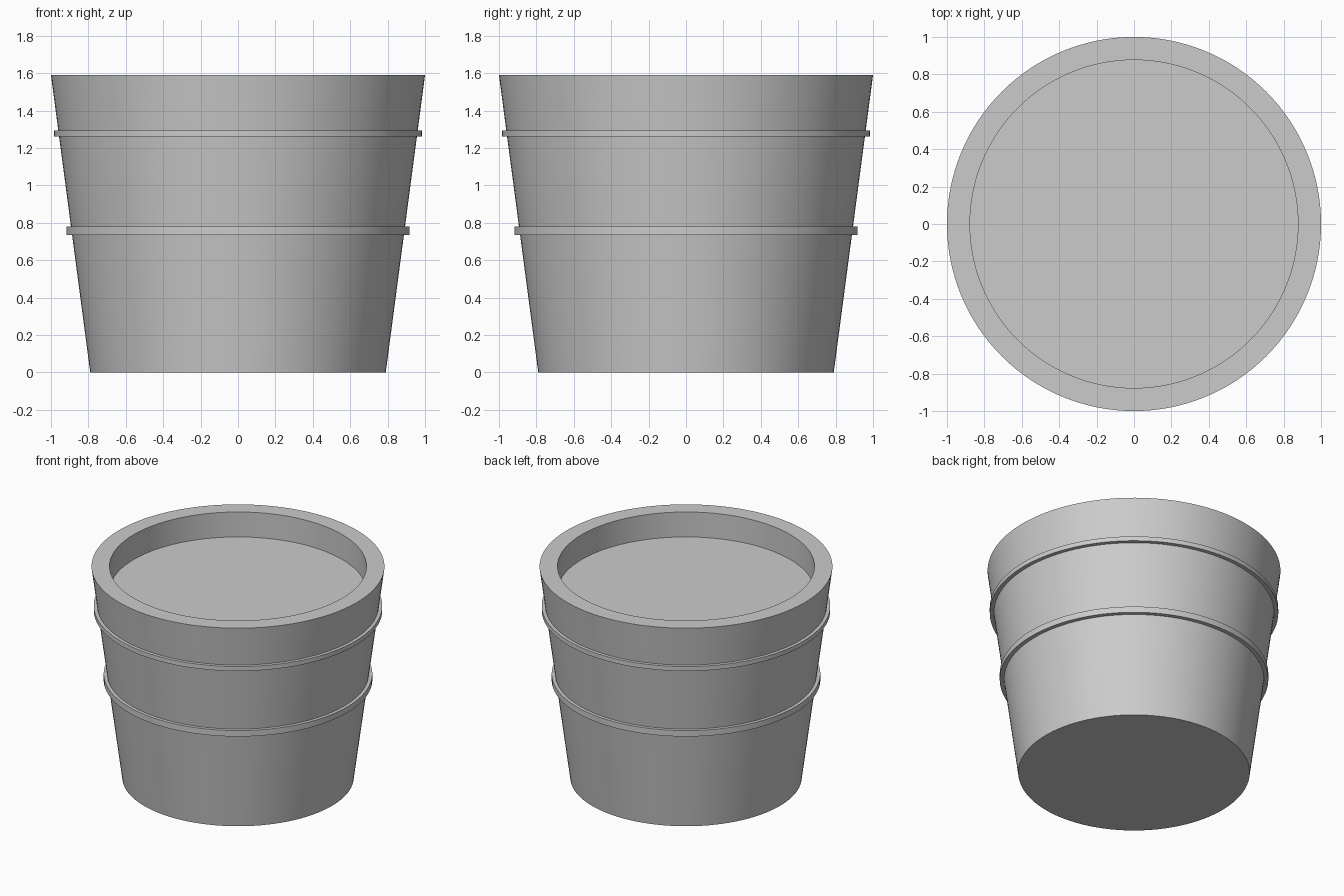
import bpy, bmesh, math

if "Cube" in bpy.data.objects:
    bpy.data.objects.remove(bpy.data.objects["Cube"])

SEGMENTS = 128


def lathe(name, profile, closed=False):
    """Revolve an (r, z) profile about z; points at r = 0 become poles."""
    bm = bmesh.new()
    verts = [bm.verts.new((r, 0, z)) for r, z in profile]
    pairs = list(zip(verts, verts[1:]))
    if closed:
        pairs.append((verts[-1], verts[0]))
    edges = [bm.edges.new(p) for p in pairs]
    bmesh.ops.spin(bm, geom=verts + edges, cent=(0, 0, 0), axis=(0, 0, 1),
                   angle=math.tau, steps=SEGMENTS, use_duplicate=False)
    bmesh.ops.remove_doubles(bm, verts=bm.verts, dist=1e-4)
    bmesh.ops.recalc_face_normals(bm, faces=bm.faces)
    mesh = bpy.data.meshes.new(name)
    bm.to_mesh(mesh)
    bm.free()
    obj = bpy.data.objects.new(name, mesh)
    bpy.context.collection.objects.link(obj)
    bpy.ops.object.select_all(action='DESELECT')
    obj.select_set(True)
    bpy.context.view_layer.objects.active = obj
    bpy.ops.object.shade_smooth_by_angle(angle=math.radians(30))
    return obj


# Tapered tub with a thick flat rim and a shallow recess in the top
lathe("tub_body", [(0, 0), (0.79, 0), (1.0, 1.59), (0.877, 1.59),
                   (0.877, 1.402), (0, 1.402)])

# Two raised hoops: inner radius, outer radius, bottom, top
for name, r_in, r_out, z0, z1 in (("lower_hoop", 0.875, 0.917, 0.735, 0.78),
                                  ("upper_hoop", 0.945, 0.985, 1.26, 1.294)):
    lathe(name, [(r_in, z0), (r_out, z0), (r_out, z1), (r_in, z1)], closed=True)
